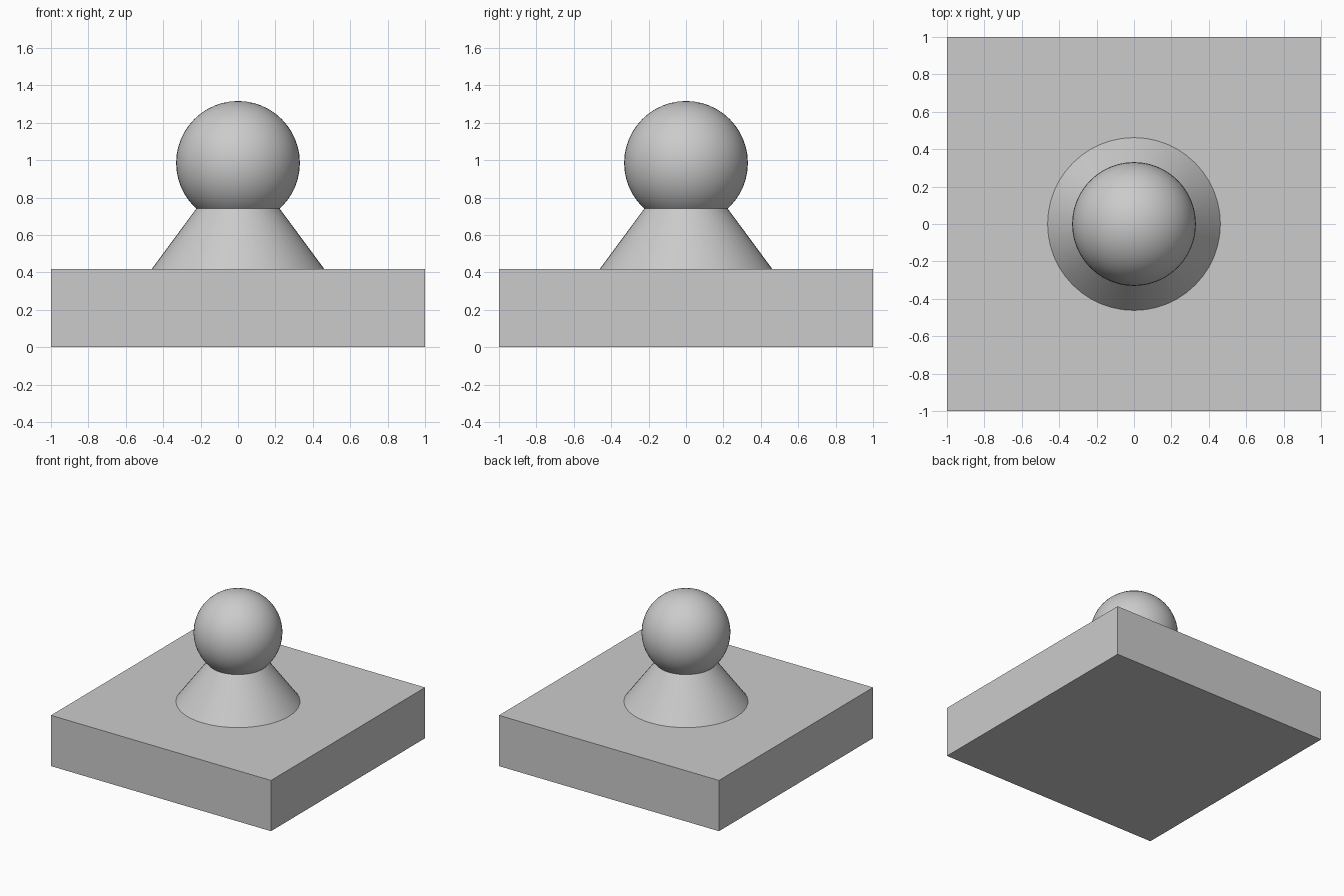
import bpy
import math

cube = bpy.data.objects.get("Cube")
if cube:
    bpy.data.objects.remove(cube, do_unlink=True)

BASE_TOP = 0.417
NECK_TOP = 0.75
BALL_RADIUS = 0.331
BALL_CENTRE = 0.985

grey = bpy.data.materials.new("light_grey")
grey.use_nodes = True
colour = (0.6, 0.6, 0.6, 1)
grey.diffuse_color = colour
grey.node_tree.nodes["Principled BSDF"].inputs["Base Color"].default_value = colour


def finish(name, smooth=True):
    """Name the active object, colour it and shade it."""
    obj = bpy.context.object
    obj.name = name
    obj.data.materials.append(grey)
    if smooth:
        bpy.ops.object.shade_smooth_by_angle(angle=math.radians(30))
    return obj


# Square base slab
bpy.ops.mesh.primitive_cube_add(size=1, location=(0, 0, BASE_TOP / 2))
base = finish("base", smooth=False)
base.scale = (2, 2, BASE_TOP)
bpy.ops.object.transform_apply(location=False, rotation=False, scale=True)

# Conical neck, ending just inside the ball
bpy.ops.mesh.primitive_cone_add(
    vertices=48, radius1=0.462, radius2=0.216, depth=NECK_TOP - BASE_TOP,
    location=(0, 0, (BASE_TOP + NECK_TOP) / 2))
finish("neck")

# Ball on top
bpy.ops.mesh.primitive_uv_sphere_add(
    segments=48, ring_count=24, radius=BALL_RADIUS, location=(0, 0, BALL_CENTRE))
finish("ball")
